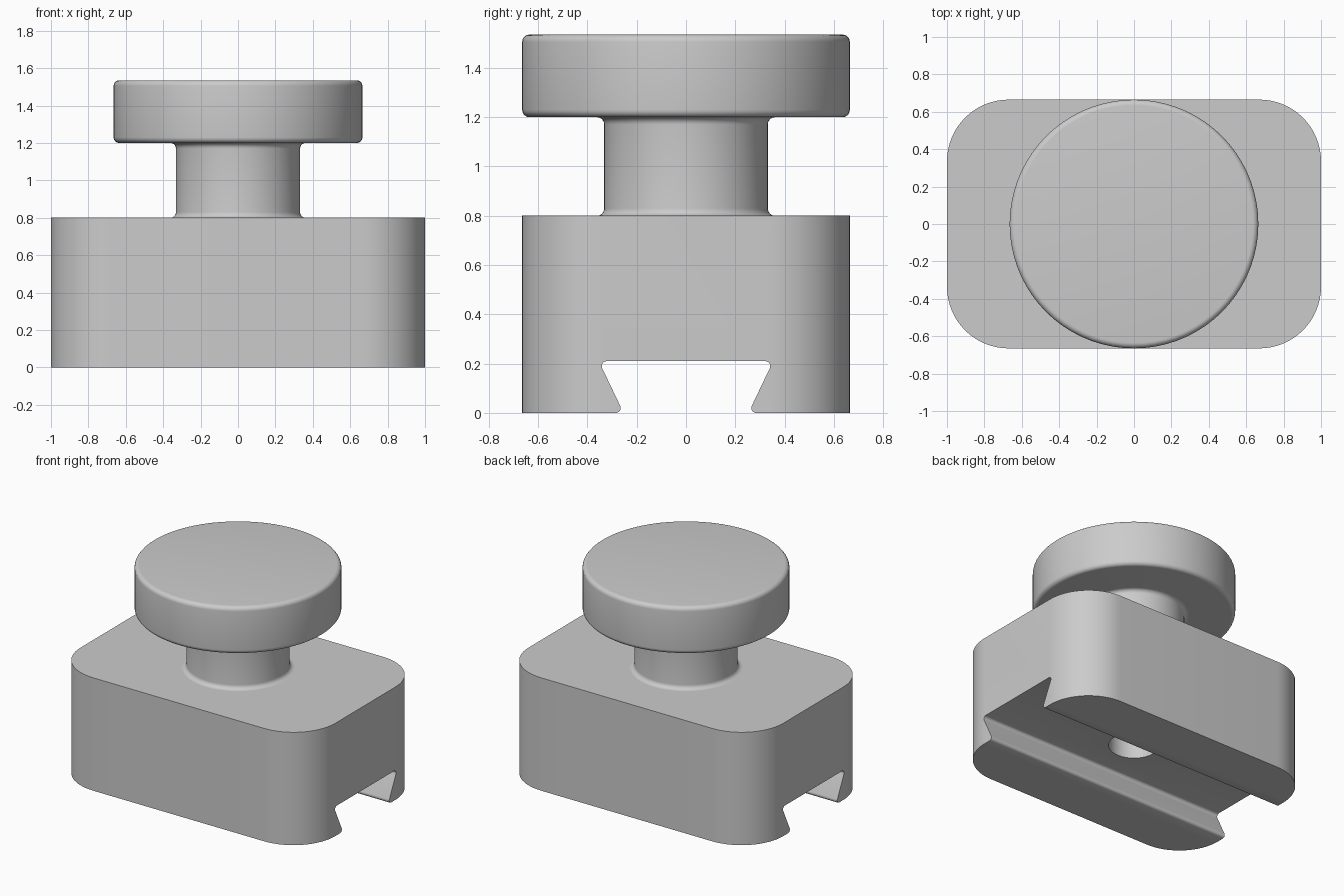
import bpy, bmesh, math
from math import cos, sin, pi

if "Cube" in bpy.data.objects:
    bpy.data.objects.remove(bpy.data.objects["Cube"])

grey = bpy.data.materials.new("plain grey")
grey.use_nodes = True
colour = (0.6, 0.6, 0.6, 1)
grey.diffuse_color = colour
grey.node_tree.nodes["Principled BSDF"].inputs["Base Color"].default_value = colour


def make(name, bm):
    bmesh.ops.recalc_face_normals(bm, faces=bm.faces)
    mesh = bpy.data.meshes.new(name)
    bm.to_mesh(mesh)
    bm.free()
    mesh.materials.append(grey)
    ob = bpy.data.objects.new(name, mesh)
    bpy.context.collection.objects.link(ob)
    return ob


def prism(name, points, offset):
    """Extrude a closed outline along an offset."""
    bm = bmesh.new()
    face = bm.faces.new([bm.verts.new(p) for p in points])
    side = bmesh.ops.extrude_face_region(bm, geom=[face], use_keep_orig=True)["geom"]
    verts = [v for v in side if isinstance(v, bmesh.types.BMVert)]
    bmesh.ops.translate(bm, verts=verts, vec=offset)
    return make(name, bm)


def arc(cx, cy, r, start, end, steps):
    angles = [math.radians(start + (end - start) * i / steps) for i in range(steps + 1)]
    return [(cx + r * cos(a), cy + r * sin(a)) for a in angles]


def smooth(ob):
    bpy.ops.object.select_all(action="DESELECT")
    ob.select_set(True)
    bpy.context.view_layer.objects.active = ob
    bpy.ops.object.shade_smooth_by_angle(angle=math.radians(30))


# Block with rounded vertical corners
half_x, half_y, height, corner = 1.0, 0.665, 0.8, 0.33
outline = []
for sx, sy, start in ((1, 1, 0), (-1, 1, 90), (-1, -1, 180), (1, -1, 270)):
    outline += arc(sx * (half_x - corner), sy * (half_y - corner), corner,
                   start, start + 90, 16)
block = prism("base_block", [(x, y, 0) for x, y in outline], (0, 0, height))

# Dovetail slot cutter with rounded corners
r = 0.02
half = [(0.282, -0.1), (0.282, 0)]
half += arc(0.285, r, r, 240, 155, 6)
half += arc(0.322, 0.21 - r, r, -25, 90, 6)
profile = half + [(-y, z) for y, z in reversed(half)]
slot = prism("slot_cutter", [(-1.2, y, z) for y, z in profile], (2.4, 0, 0))

# Blind hole cutter
hole = prism("hole_cutter", [(x, y, 0.1) for x, y in arc(0, 0, 0.167, 0, 354, 59)],
             (0, 0, 0.6))

for cutter in (slot, hole):
    mod = block.modifiers.new(cutter.name, "BOOLEAN")
    mod.operation = "DIFFERENCE"
    mod.solver = "EXACT"
    mod.object = cutter
    bpy.context.view_layer.objects.active = block
    bpy.ops.object.modifier_apply(modifier=mod.name)
    bpy.data.objects.remove(cutter)
smooth(block)

# Knob: filleted neck and round head, turned about the vertical axis
f, neck, head, under, top = 0.03, 0.332, 0.665, 1.2, 1.535
turned = arc(neck + f, height + f, f, 270, 180, 6)
turned += arc(neck + f, under - f, f, 180, 90, 6)
turned += arc(head - f, under + f, f, 270, 360, 6)
turned += arc(head - f, top - f, f, 0, 90, 6)
turned.append((0, top))
bm = bmesh.new()
verts = [bm.verts.new((x, 0, z)) for x, z in turned]
edges = [bm.edges.new(pair) for pair in zip(verts, verts[1:])]
bmesh.ops.spin(bm, geom=verts + edges, cent=(0, 0, 0), axis=(0, 0, 1),
               angle=2 * pi, steps=72, use_merge=True)
bmesh.ops.remove_doubles(bm, verts=bm.verts, dist=0.0001)
smooth(make("knob", bm))
